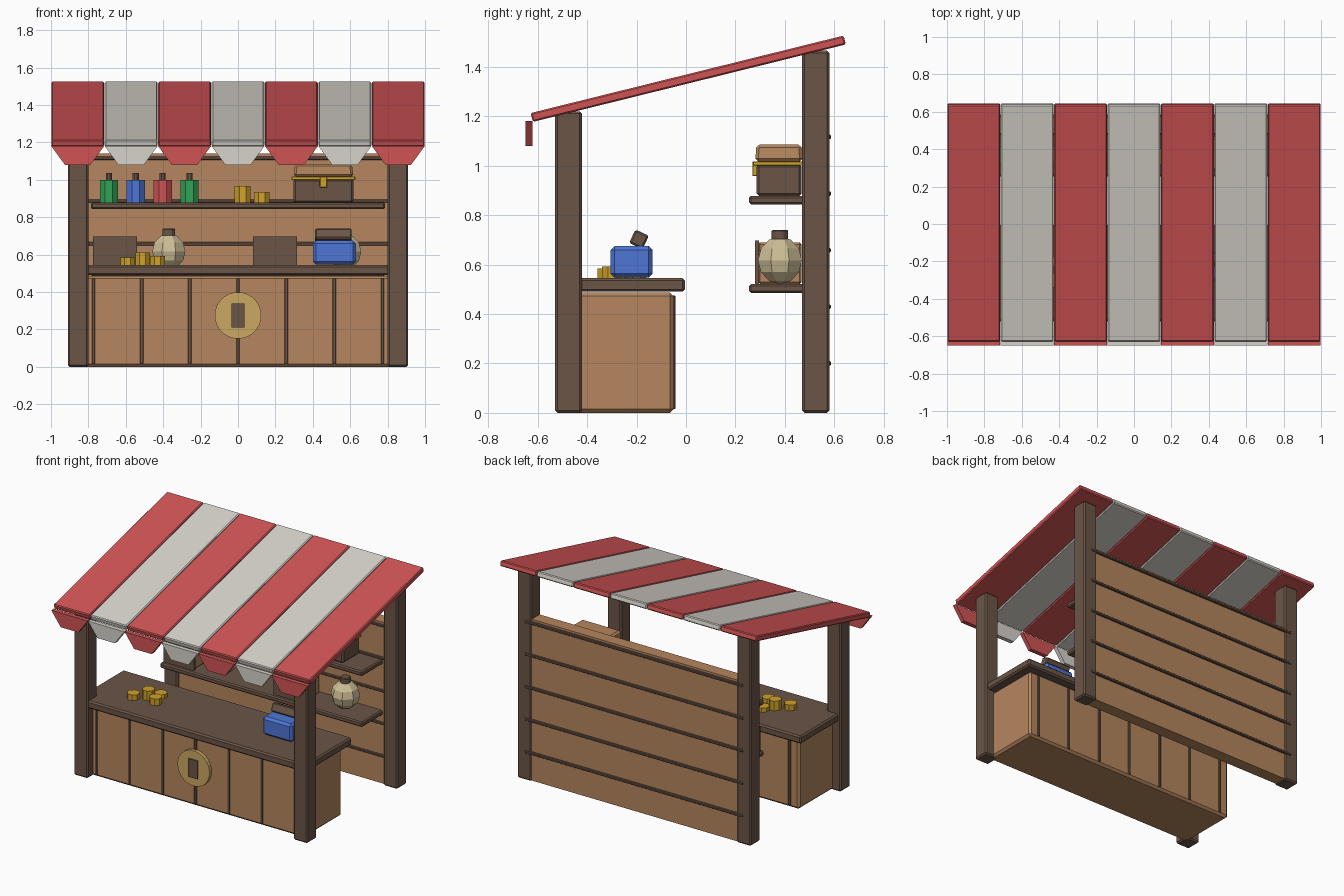
import bpy, bmesh, math
from mathutils import Matrix

if "Cube" in bpy.data.objects:
    bpy.data.objects.remove(bpy.data.objects["Cube"])


def mat(name, r, g, b):
    m = bpy.data.materials.new(name)
    lin = [(c / 255 / 12.92) if c < 10 else ((c / 255 + 0.055) / 1.055) ** 2.4 for c in (r, g, b)]
    m.diffuse_color = (*lin, 1)
    m.use_nodes = True
    m.node_tree.nodes["Principled BSDF"].inputs["Base Color"].default_value = m.diffuse_color
    return m


RED = mat("awning_red", 208, 83, 84)
WHITE = mat("canvas_white", 215, 211, 203)
TAN = mat("light_wood", 181, 134, 94)
DARK = mat("dark_wood", 107, 85, 71)
GOLD = mat("gold", 208, 162, 42)
BLUE = mat("blue", 78, 118, 214)
GREEN = mat("green", 50, 162, 88)
CREAM = mat("clay_cream", 205, 190, 150)
BRASS = mat("sign_tan", 204, 168, 98)


def finish(name, bm, material, bevel=0.0):
    bmesh.ops.recalc_face_normals(bm, faces=bm.faces[:])
    me = bpy.data.meshes.new(name)
    bm.to_mesh(me)
    bm.free()
    me.materials.append(material)
    ob = bpy.data.objects.new(name, me)
    bpy.context.collection.objects.link(ob)
    if bevel:
        mod = ob.modifiers.new("bevel", 'BEVEL')
        mod.width = bevel
        mod.segments = 1
    return ob


def box(name, x, y, z, material, bevel=0.0, taper=1.0):
    """Box from (min, max) pairs; taper scales the top face."""
    bm = bmesh.new()
    bmesh.ops.create_cube(bm, size=1)
    for v in bm.verts:
        if v.co.z > 0:
            v.co.x *= taper
            v.co.y *= taper
        v.co.x *= x[1] - x[0]
        v.co.y *= y[1] - y[0]
        v.co.z *= z[1] - z[0]
    ob = finish(name, bm, material, bevel)
    ob.location = (sum(x) / 2, sum(y) / 2, sum(z) / 2)
    return ob


def cyl(name, x, y, z, r, material, sides=8, bevel=0.0):
    """Upright cylinder, z = (bottom, top)."""
    bm = bmesh.new()
    bmesh.ops.create_cone(bm, cap_ends=True, segments=sides, radius1=r, radius2=r, depth=z[1] - z[0],
                          matrix=Matrix.Rotation(math.pi / sides, 4, 'Z'))
    ob = finish(name, bm, material, bevel)
    ob.location = (x, y, sum(z) / 2)
    return ob


# Four posts
for side, sx in (("left", -1), ("right", 1)):
    xs = sorted((0.80 * sx, 0.91 * sx))
    box(f"front_post_{side}", xs, (-0.53, -0.42), (0, 1.22), DARK, 0.01)
    box(f"back_post_{side}", xs, (0.47, 0.58), (0, 1.465), DARK, 0.01)

# Striped sloped roof and hanging flaps
W = 2 / 7
for i in range(7):
    cx = -1 + W * (i + 0.5)
    m = WHITE if i % 2 else RED
    s = box(f"roof_stripe_{i + 1}", (cx - 0.141, cx + 0.141), (-0.643, 0.661), (1.333, 1.37), m, 0.006)
    s.rotation_euler.x = math.radians(13.9)
    bm = bmesh.new()
    pts = [(-0.141, 1.18), (0.141, 1.18), (0.068, 1.08), (-0.068, 1.08)]
    f = bm.faces.new([bm.verts.new((cx + px, -0.65, pz)) for px, pz in pts])
    ext = bmesh.ops.extrude_face_region(bm, geom=[f])
    for v in ext["geom"]:
        if isinstance(v, bmesh.types.BMVert):
            v.co.y = -0.62
    finish(f"awning_flap_{i + 1}", bm, m)

# Counter with vertical battens
box("counter_body", (-0.845, 0.845), (-0.47, -0.05), (0, 0.487), TAN, 0.015)
box("counter_top", (-0.89, 0.89), (-0.52, -0.005), (0.49, 0.545), DARK, 0.01)
for i in range(7):
    cx = (i - 3) * 0.2575
    box(f"counter_batten_{i + 1}", (cx - 0.009, cx + 0.009), (-0.477, -0.043), (0.015, 0.475), DARK, 0.003)

# Round sign on the counter front
disc = cyl("sign_disc", 0, 0, (-0.0125, 0.0125), 0.125, BRASS, 24)
disc.location = (0, -0.482, 0.275)
disc.rotation_euler.x = math.pi / 2
box("sign_plate", (-0.036, 0.036), (-0.503, -0.49), (0.21, 0.338), DARK)

# Back wall with horizontal battens
box("back_wall", (-0.82, 0.82), (0.485, 0.572), (0.005, 1.14), TAN)
for i in range(5):
    z = 0.2 + 0.229 * i
    box(f"wall_batten_{i + 1}", (-0.85, 0.85), (0.476, 0.586), (z - 0.009, z + 0.009), DARK, 0.004)

# Shelves
box("lower_shelf", (-0.787, 0.787), (0.255, 0.49), (0.485, 0.521), DARK, 0.008)
box("upper_shelf", (-0.787, 0.787), (0.255, 0.49), (0.843, 0.878), DARK, 0.008)

# Bottles on the upper shelf
for i, m in enumerate((GREEN, BLUE, RED, GREEN)):
    x = -0.69 + 0.1435 * i
    cyl(f"bottle_{i + 1}", x, 0.37, (0.878, 0.998), 0.053, m, 8)
    cyl(f"bottle_stopper_{i + 1}", x, 0.37, (0.998, 1.037), 0.018, DARK, 8)

# Coin stacks on the shelf and counter
stacks = [(0.025, 0.36, 0.878, 0.968), (0.127, 0.36, 0.878, 0.935), (-0.59, -0.32, 0.545, 0.585),
          (-0.51, -0.265, 0.545, 0.612), (-0.43, -0.30, 0.545, 0.592), (-0.46, -0.20, 0.545, 0.575)]
for i, (x, y, z0, z1) in enumerate(stacks):
    cyl(f"coin_stack_{i + 1}", x, y, (z0, z1), 0.046 if i < 2 else 0.042, GOLD, 8)

# Chest
box("chest_base", (0.297, 0.617), (0.285, 0.468), (0.878, 1.005), DARK, 0.01)
box("chest_band", (0.287, 0.627), (0.27, 0.474), (1.0, 1.017), GOLD, 0.003)
box("chest_lid", (0.297, 0.617), (0.28, 0.472), (1.017, 1.085), TAN, 0.012, 0.95)
box("chest_latch", (0.437, 0.477), (0.268, 0.29), (0.958, 1.017), GOLD, 0.003)

# Crates on the lower shelf
for i, x in enumerate((-0.658, 0.197)):
    box(f"crate_{i + 1}", (x - 0.112, x + 0.112), (0.292, 0.468), (0.521, 0.69), TAN, 0.008)
    box(f"crate_front_{i + 1}", (x - 0.118, x + 0.118), (0.28, 0.296), (0.521, 0.698), DARK)

# Clay pots
for i, x in enumerate((-0.37, 0.57)):
    bm = bmesh.new()
    bmesh.ops.create_uvsphere(bm, u_segments=8, v_segments=6, radius=0.096,
                              matrix=Matrix.Rotation(math.pi / 8, 4, 'Z'))
    finish(f"pot_{i + 1}", bm, CREAM).location = (x, 0.38, 0.617)
    cyl(f"pot_neck_{i + 1}", x, 0.38, (0.695, 0.74), 0.036, DARK, 8, 0.005)

# Blue box with a tilted dark block on the counter
box("blue_box", (0.40, 0.63), (-0.305, -0.135), (0.547, 0.675), BLUE, 0.016)
b = box("tilted_block", (0.412, 0.608), (-0.22, -0.16), (0.672, 0.732), DARK, 0.007)
b.rotation_euler.x = math.radians(-25)
